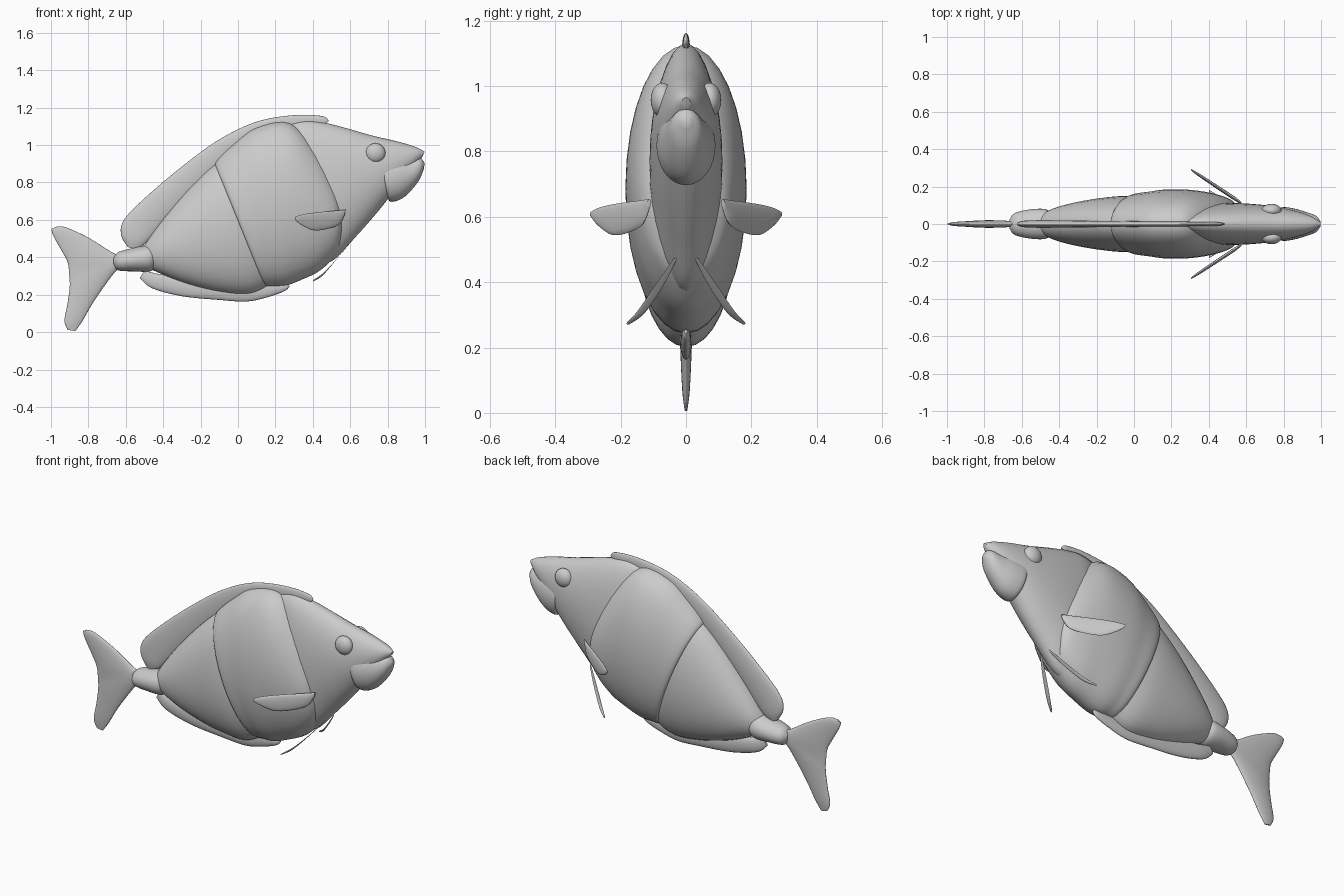
import bpy, math
from mathutils import Vector


def smooth_rows(rows, steps=6):
    """Catmull-Rom interpolation of the section rows."""
    out = []
    n = len(rows)
    for i in range(n - 1):
        p = [rows[max(0, min(n - 1, i + k))] for k in (-1, 0, 1, 2)]
        for s in range(steps):
            t = s / steps
            out.append([0.5 * (2 * b + (c - a) * t + (2 * a - 5 * b + 4 * c - d) * t * t
                        + (3 * b - a - 3 * c + d) * t ** 3) for a, b, c, d in zip(*p)])
    out.append(list(rows[-1]))
    return out


def loft(name, rows, y_of_x=lambda x: 0, sides=32):
    """Elliptic sections; each row: top x, top z, bottom x, bottom z, half width."""
    verts, faces = [], []
    rows = smooth_rows(rows)
    for xt, zt, xb, zb, w in rows:
        for k in range(sides):
            a = 2 * math.pi * k / sides
            f = 0.5 + 0.5 * math.cos(a)
            x = xb + (xt - xb) * f
            verts.append((x, y_of_x(x) + w * math.sin(a), zb + (zt - zb) * f))
    for r in range(len(rows) - 1):
        for k in range(sides):
            a, b = r * sides + k, r * sides + (k + 1) % sides
            faces.append((a, b, b + sides, a + sides))
    faces.append(tuple(range(sides - 1, -1, -1)))
    faces.append(tuple(range(len(verts) - sides, len(verts))))
    me = bpy.data.meshes.new(name)
    me.from_pydata(verts, [], faces)
    ob = bpy.data.objects.new(name, me)
    bpy.context.collection.objects.link(ob)
    bpy.ops.object.select_all(action='DESELECT')
    ob.select_set(True)
    bpy.context.view_layer.objects.active = ob
    bpy.ops.object.mode_set(mode='EDIT')
    bpy.ops.mesh.select_all(action='SELECT')
    bpy.ops.mesh.normals_make_consistent(inside=False)
    bpy.ops.object.mode_set(mode='OBJECT')
    bpy.ops.object.shade_smooth_by_angle(angle=math.radians(50))
    return ob


# Head, narrower than the body behind it
loft("head", [
    (.998, .965, .985, .935, .012), (.95, .99, .93, .87, .045),
    (.85, 1.02, .84, .76, .075), (.72, 1.05, .74, .635, .097),
    (.58, 1.09, .63, .51, .109), (.46, 1.12, .51, .385, .111),
    (.36, 1.13, .40, .36, .10), (.26, 1.11, .27, .42, .06)])

# Lower jaw
loft("jaw", [
    (.997, .905, .995, .875, .015), (.975, .93, .967, .81, .045),
    (.92, .93, .91, .74, .066), (.84, .94, .86, .706, .084),
    (.765, .935, .81, .70, .088), (.75, .90, .80, .75, .05)])

# Middle body, the widest band
loft("middle_body", [
    (.56, .70, .56, .50, .085), (.505, .84, .53, .42, .13),
    (.41, 1.0, .44, .33, .163), (.27, 1.12, .34, .28, .182),
    (.10, 1.095, .26, .25, .185), (-.02, 1.01, .20, .245, .174),
    (-.12, .91, .14, .25, .157), (-.10, .87, .14, .32, .10)])

# Rear body
loft("rear_body", [
    (.05, 1.0, .20, .27, .13), (-.12, .90, .07, .205, .15),
    (-.25, .78, -.10, .215, .139), (-.38, .63, -.28, .26, .112),
    (-.47, .51, -.43, .32, .075), (-.52, .43, -.51, .36, .03)])

# Tail stem
loft("tail_stem", [
    (-.665, .40, -.665, .36, .025), (-.635, .43, -.64, .33, .058),
    (-.55, .452, -.56, .325, .078), (-.47, .465, -.47, .325, .078),
    (-.43, .44, -.43, .36, .04)])

# Tail fin, swept from upper lobe to lower lobe
loft("tail_fin", [
    (-.975, .563, -.998, .55, .004), (-.92, .56, -.985, .51, .011),
    (-.80, .505, -.94, .43, .016), (-.68, .43, -.91, .37, .02),
    (-.605, .385, -.902, .30, .02), (-.675, .30, -.90, .24, .02),
    (-.77, .165, -.912, .15, .016), (-.83, .062, -.928, .06, .011),
    (-.87, .005, -.91, .012, .004)])

# Dorsal fin
loft("dorsal_fin", [
    (-.59, .455, -.54, .44, .008), (-.625, .52, -.50, .47, .018),
    (-.61, .60, -.44, .53, .02), (-.50, .715, -.38, .60, .02),
    (-.30, .885, -.22, .76, .018), (-.10, 1.03, -.04, .92, .016),
    (.10, 1.125, .14, 1.03, .014), (.30, 1.16, .30, 1.08, .012),
    (.45, 1.155, .43, 1.09, .01), (.485, 1.13, .47, 1.11, .004)])

# Anal fin
loft("anal_fin", [
    (-.50, .33, -.525, .29, .006), (-.42, .31, -.46, .235, .016),
    (-.26, .29, -.30, .192, .018), (-.10, .27, -.10, .172, .018),
    (.05, .27, .05, .164, .018), (.15, .27, .17, .19, .016),
    (.24, .26, .25, .22, .012), (.27, .26, .275, .243, .005)])

for side, s in (("left", 1), ("right", -1)):
    # Pectoral fins angled outward and back
    loft(side + "_pectoral_fin", [
        (.575, .655, .57, .625, .006), (.53, .65, .54, .575, .011),
        (.45, .643, .47, .55, .011), (.38, .635, .40, .545, .01),
        (.33, .625, .34, .572, .008), (.304, .615, .305, .60, .004)],
        lambda x: s * (.115 + (.57 - x) * .66), 16)
    # Narrow pelvic fins
    loft(side + "_pelvic_fin", [
        (.595, .475, .585, .46, .006), (.535, .40, .52, .38, .013),
        (.46, .32, .45, .30, .013), (.405, .28, .40, .27, .006)],
        lambda x: s * (.035 + (.59 - x) * .75), 16)
    # Eyes
    bpy.ops.mesh.primitive_uv_sphere_add(segments=32, ring_count=16, radius=1,
                                         location=(.735, s * .072, .957))
    eye = bpy.context.object
    eye.name = side + "_eye"
    eye.scale = (.053, .036, .053)
    bpy.ops.object.shade_smooth()
